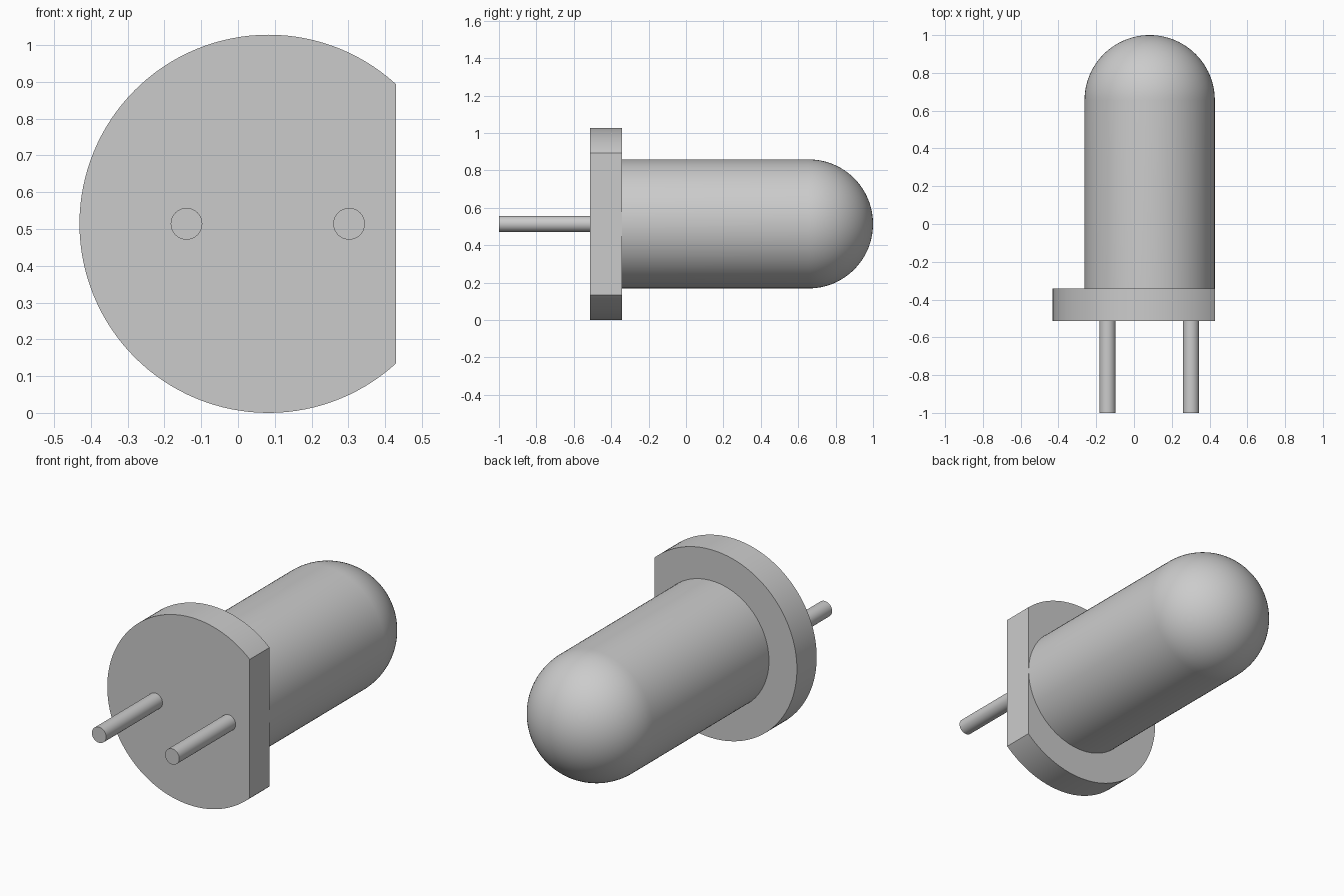
import bpy, bmesh
from math import pi, sin, cos, radians
from mathutils import Vector

cube = bpy.data.objects.get("Cube")
if cube:
    bpy.data.objects.remove(cube, do_unlink=True)

AXIS_X, AXIS_Z = 0.083, 0.514      # centre line of body and flange
FLAT_X = 0.43                      # flat side of the flange
BACK, FRONT = -0.342, -0.513       # flange faces along y
BODY_R = 0.345

grey = bpy.data.materials.new("plain grey")
grey.use_nodes = True
grey.diffuse_color = (0.6, 0.6, 0.6, 1)
grey.node_tree.nodes["Principled BSDF"].inputs["Base Color"].default_value = (0.6, 0.6, 0.6, 1)


def lathe(name, profile, x, steps, flat_x=None):
    """Turn a (radius, y) profile about a line parallel to y, optionally trimmed flat."""
    bm = bmesh.new()
    verts = [bm.verts.new((x + r, y, AXIS_Z)) for r, y in profile]
    edges = [bm.edges.new(pair) for pair in zip(verts, verts[1:])]
    bmesh.ops.spin(bm, geom=verts + edges, cent=(x, 0, AXIS_Z), axis=(0, 1, 0),
                   angle=2 * pi, steps=steps, use_duplicate=False)
    bmesh.ops.remove_doubles(bm, verts=bm.verts[:], dist=0.0001)
    if flat_x is not None:
        bmesh.ops.bisect_plane(bm, geom=bm.verts[:] + bm.edges[:] + bm.faces[:],
                               plane_co=Vector((flat_x, 0, 0)), plane_no=Vector((1, 0, 0)),
                               clear_outer=True)
        rim = [e for e in bm.edges if e.is_boundary]
        bmesh.ops.holes_fill(bm, edges=rim, sides=0)
    bmesh.ops.recalc_face_normals(bm, faces=bm.faces[:])
    mesh = bpy.data.meshes.new(name)
    bm.to_mesh(mesh)
    bm.free()
    mesh.materials.append(grey)
    obj = bpy.data.objects.new(name, mesh)
    bpy.context.collection.objects.link(obj)
    bpy.ops.object.select_all(action='DESELECT')
    obj.select_set(True)
    bpy.context.view_layer.objects.active = obj
    bpy.ops.object.shade_smooth_by_angle(angle=radians(30))
    return obj


# Cylindrical body with a hemispherical dome
dome = [(BODY_R * cos(i * pi / 48), 1 - BODY_R + BODY_R * sin(i * pi / 48)) for i in range(24)]
lathe("domed_body", [(BODY_R, BACK)] + dome + [(0, 1)], AXIS_X, 96)

# Round flange with one flat side
lathe("flange", [(0, FRONT), (AXIS_Z, FRONT), (AXIS_Z, BACK), (0, BACK)], AXIS_X, 128, FLAT_X)

# Two wire leads
for name, x in (("right_lead", -0.14), ("left_lead", 0.302)):
    lathe(name, [(0, -1), (0.043, -1), (0.043, FRONT)], x, 40)
